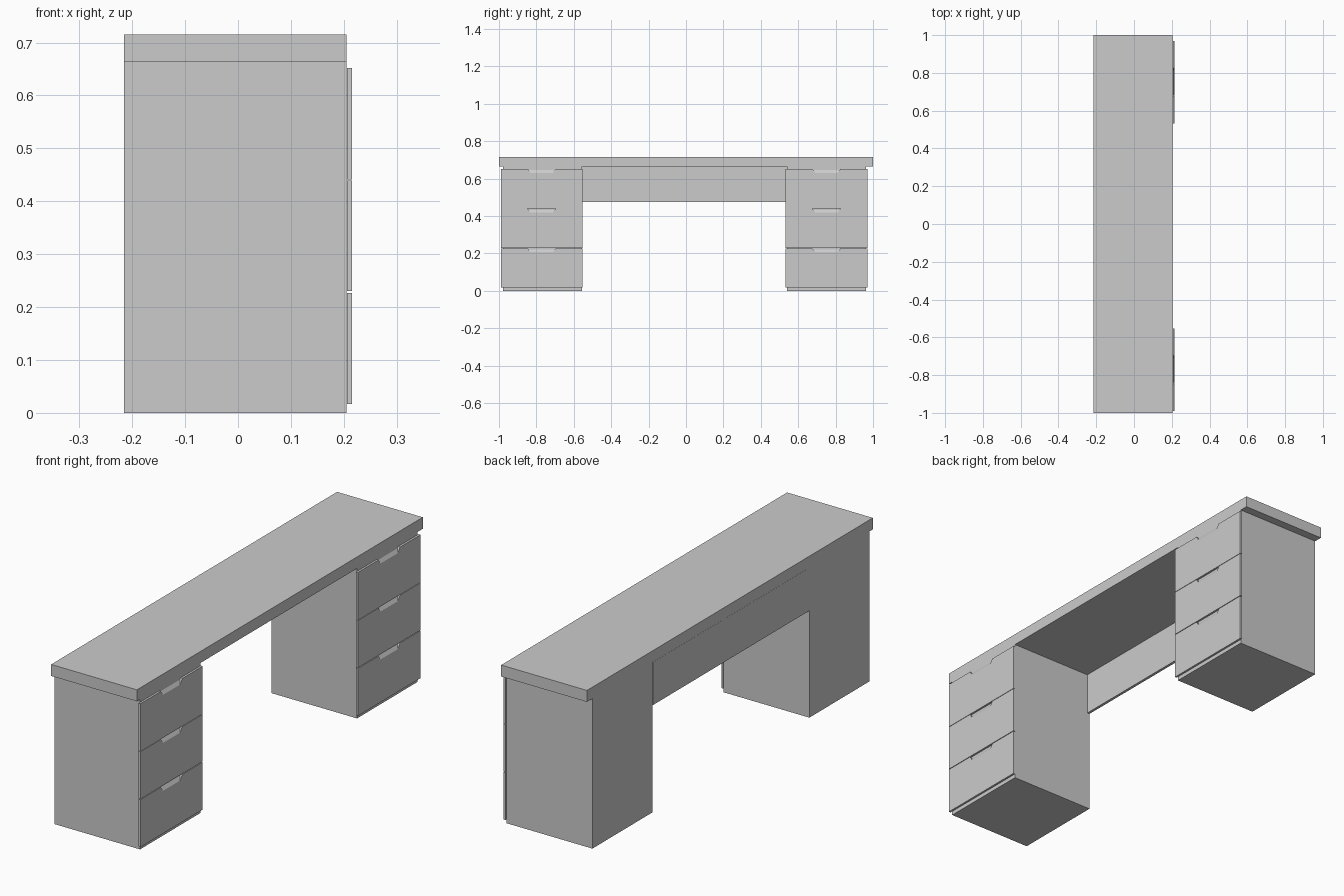
import bpy, bmesh

if "Cube" in bpy.data.objects:
    bpy.data.objects.remove(bpy.data.objects["Cube"])

X_BACK, X_BODY, X_FRONT = -0.215, 0.205, 0.215
Z_TOP = 0.664


def finish(name, bm):
    bmesh.ops.recalc_face_normals(bm, faces=bm.faces)
    mesh = bpy.data.meshes.new(name)
    bm.to_mesh(mesh)
    bm.free()
    obj = bpy.data.objects.new(name, mesh)
    bpy.context.collection.objects.link(obj)
    return obj


def box(name, lo, hi):
    bm = bmesh.new()
    bmesh.ops.create_cube(bm, size=1)
    for v in bm.verts:
        v.co = [(a + b) / 2 + c * (b - a) for a, b, c in zip(lo, hi, v.co)]
    return finish(name, bm)


def drawer_front(name, y0, y1, z0, z1):
    """Panel with a trapezoid finger notch whose floor slopes up towards the back."""
    yc = (y0 + y1) / 2

    def ring(x, depth):
        half = 0.075 - 0.015 * depth / 0.021
        pts = [(y0, z0), (y1, z0), (y1, z1), (yc + 0.075, z1),
               (yc + half, z1 - depth), (yc - half, z1 - depth),
               (yc - 0.075, z1), (y0, z1)]
        return [bm.verts.new((x, y, z)) for y, z in pts]

    bm = bmesh.new()
    back = ring(X_BODY + 0.0008, 0.006)
    front = ring(X_FRONT, 0.021)
    bm.faces.new(back)
    bm.faces.new(front)
    for i in range(8):
        j = (i + 1) % 8
        bm.faces.new((back[i], back[j], front[j], front[i]))
    return finish(name, bm)


# Desktop
box("desktop", (X_BACK, -1, Z_TOP), (X_BODY, 1, 0.715))

# Modesty panel between the cabinets
box("back_panel", (X_BACK - 0.0005, -0.556, 0.474), (X_BACK + 0.012, 0.54, Z_TOP))

# Cabinets with three drawer fronts each
cabinets = [("left", -0.978, -0.556, -0.989, -0.554),
            ("right", 0.540, 0.962, 0.532, 0.970)]
for side, b0, b1, f0, f1 in cabinets:
    box(f"{side}_cabinet", (X_BACK, b0, 0), (X_BODY, b1, Z_TOP))
    for i, (z0, z1) in enumerate([(0.017, 0.227), (0.230, 0.439), (0.441, 0.652)]):
        drawer_front(f"{side}_drawer_front_{i + 1}", f0, f1, z0, z1)
